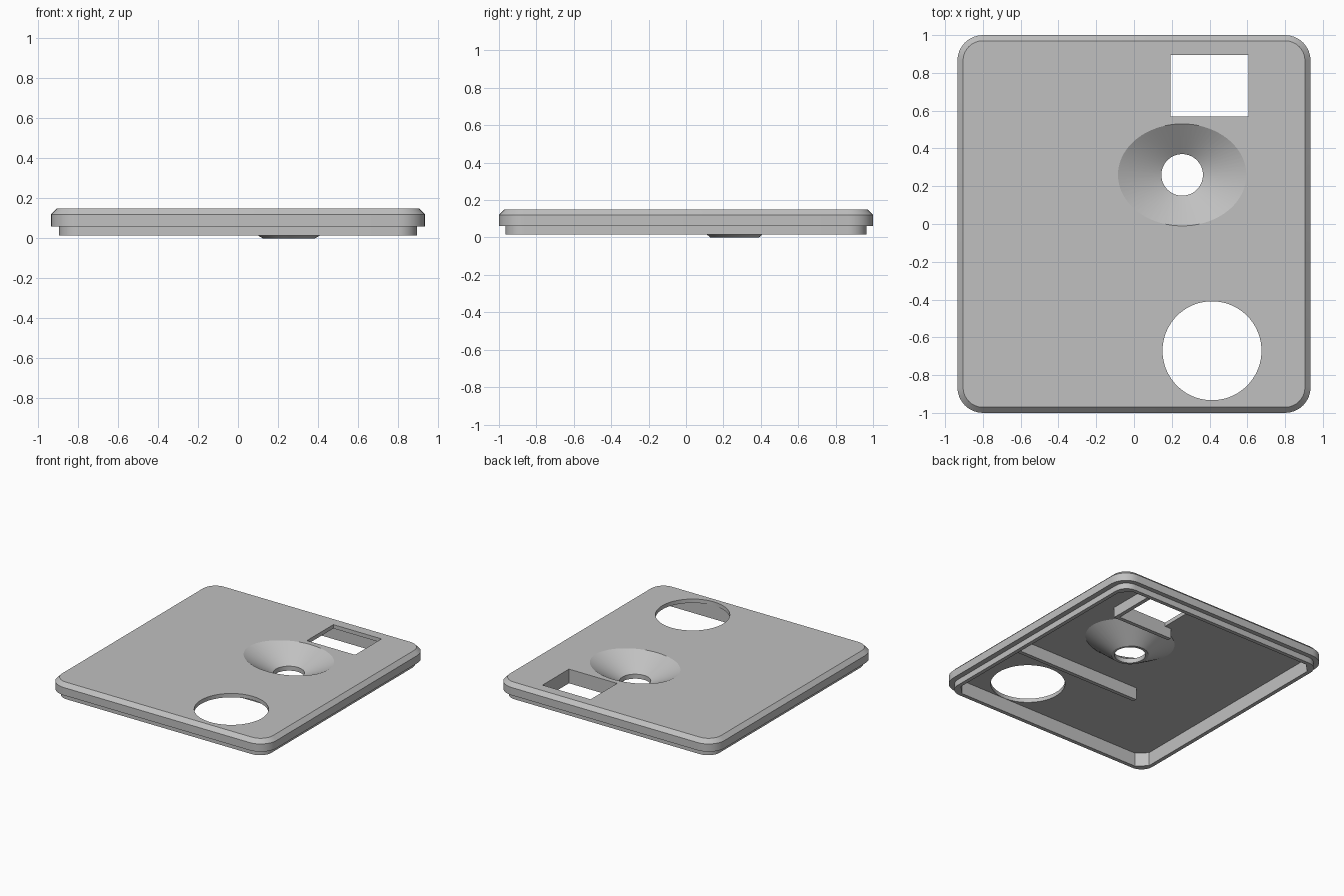
import bpy
import bmesh
from math import pi, cos, sin

cube = bpy.data.objects.get("Cube")
if cube:
    bpy.data.objects.remove(cube)

GREY = (0.53, 0.53, 0.53, 1)
mat = bpy.data.materials.new("plain grey")
mat.use_nodes = True
mat.diffuse_color = GREY
mat.node_tree.nodes["Principled BSDF"].inputs["Base Color"].default_value = GREY

UNDERSIDE = 0.12
LIP_BOTTOM = 0.015


def rounded_rect(hx, hy, r, z, flat=False, seg=8):
    """Ring with rounded corners, or chamfered ones when flat."""
    pts = []
    for k, (sx, sy) in enumerate([(1, 1), (-1, 1), (-1, -1), (1, -1)]):
        start, end = k * pi / 2, (k + 1) * pi / 2
        for i in range(seg + 1):
            t = i / seg
            a = start + t * pi / 2
            c, s = cos(a), sin(a)
            if flat:
                c = cos(start) * (1 - t) + cos(end) * t
                s = sin(start) * (1 - t) + sin(end) * t
            pts.append((sx * (hx - r) + r * c, sy * (hy - r) + r * s, z))
    return pts


def ellipse(cx, cy, rx, ry, z, n=72):
    return [(cx + rx * cos(2 * pi * i / n), cy + ry * sin(2 * pi * i / n), z)
            for i in range(n)]


def loft(name, rings):
    """Solid skinned through equal rings and capped at both ends."""
    bm = bmesh.new()
    loops = [[bm.verts.new(p) for p in ring] for ring in rings]
    n = len(loops[0])
    for a, b in zip(loops, loops[1:]):
        for i in range(n):
            j = (i + 1) % n
            bm.faces.new((a[i], a[j], b[j], b[i]))
    bm.faces.new(loops[0][::-1])
    bm.faces.new(loops[-1])
    bmesh.ops.recalc_face_normals(bm, faces=bm.faces)
    mesh = bpy.data.meshes.new(name)
    bm.to_mesh(mesh)
    bm.free()
    mesh.materials.append(mat)
    obj = bpy.data.objects.new(name, mesh)
    bpy.context.collection.objects.link(obj)
    return obj


def box(name, x0, x1, y0, y1, z0, z1):
    return loft(name, [[(x0, y0, z), (x1, y0, z), (x1, y1, z), (x0, y1, z)]
                       for z in (z0, z1)])


def activate(obj):
    bpy.ops.object.select_all(action='DESELECT')
    obj.select_set(True)
    bpy.context.view_layer.objects.active = obj


def combine(target, tool, operation):
    mod = target.modifiers.new(operation.lower(), 'BOOLEAN')
    mod.object = tool
    mod.operation = operation
    mod.solver = 'EXACT'
    activate(target)
    bpy.ops.object.modifier_apply(modifier=mod.name)
    bpy.data.objects.remove(tool)


# Chamfered panel with a recessed lip, hollow underneath
panel = loft("cover_panel", [
    rounded_rect(0.905, 0.97, 0.105, 0.15),
    rounded_rect(0.935, 1.0, 0.135, UNDERSIDE),
    rounded_rect(0.935, 1.0, 0.135, 0.06),
    rounded_rect(0.895, 0.965, 0.1, 0.06),
    rounded_rect(0.895, 0.965, 0.1, LIP_BOTTOM),
    rounded_rect(0.865, 0.935, 0.07, LIP_BOTTOM, flat=True),
    rounded_rect(0.865, 0.935, 0.07, UNDERSIDE, flat=True),
])

# Oval funnel: outer wall added, then the bore removed
FX, FY = 0.255, 0.26
combine(panel, loft("funnel_wall", [
    ellipse(FX, FY, 0.13, 0.13, 0),
    ellipse(FX, FY, 0.357, 0.284, 0.13),
]), 'UNION')
combine(panel, loft("funnel_bore", [
    ellipse(FX, FY, 0.11, 0.11, -0.02),
    ellipse(FX, FY, 0.11, 0.11, 0.035),
    ellipse(FX, FY, 0.38, 0.298, 0.17),
]), 'DIFFERENCE')

# Round and rectangular openings
combine(panel, loft("round_opening", [
    ellipse(0.413, -0.671, 0.262, 0.262, z) for z in (0.08, 0.2)]), 'DIFFERENCE')
combine(panel, box("square_opening", 0.193, 0.607, 0.57, 0.895, 0.08, 0.2), 'DIFFERENCE')

# Ribs on the underside
box("cross_rib", -0.21, 0.87, -0.255, -0.225, 0.025, UNDERSIDE)
box("opening_front_wall", 0.14, 0.637, 0.54, 0.57, 0.04, UNDERSIDE)
box("opening_side_wall", 0.607, 0.637, 0.57, 0.94, 0.04, UNDERSIDE)

activate(panel)
bpy.ops.object.shade_smooth_by_angle(angle=pi / 9)
